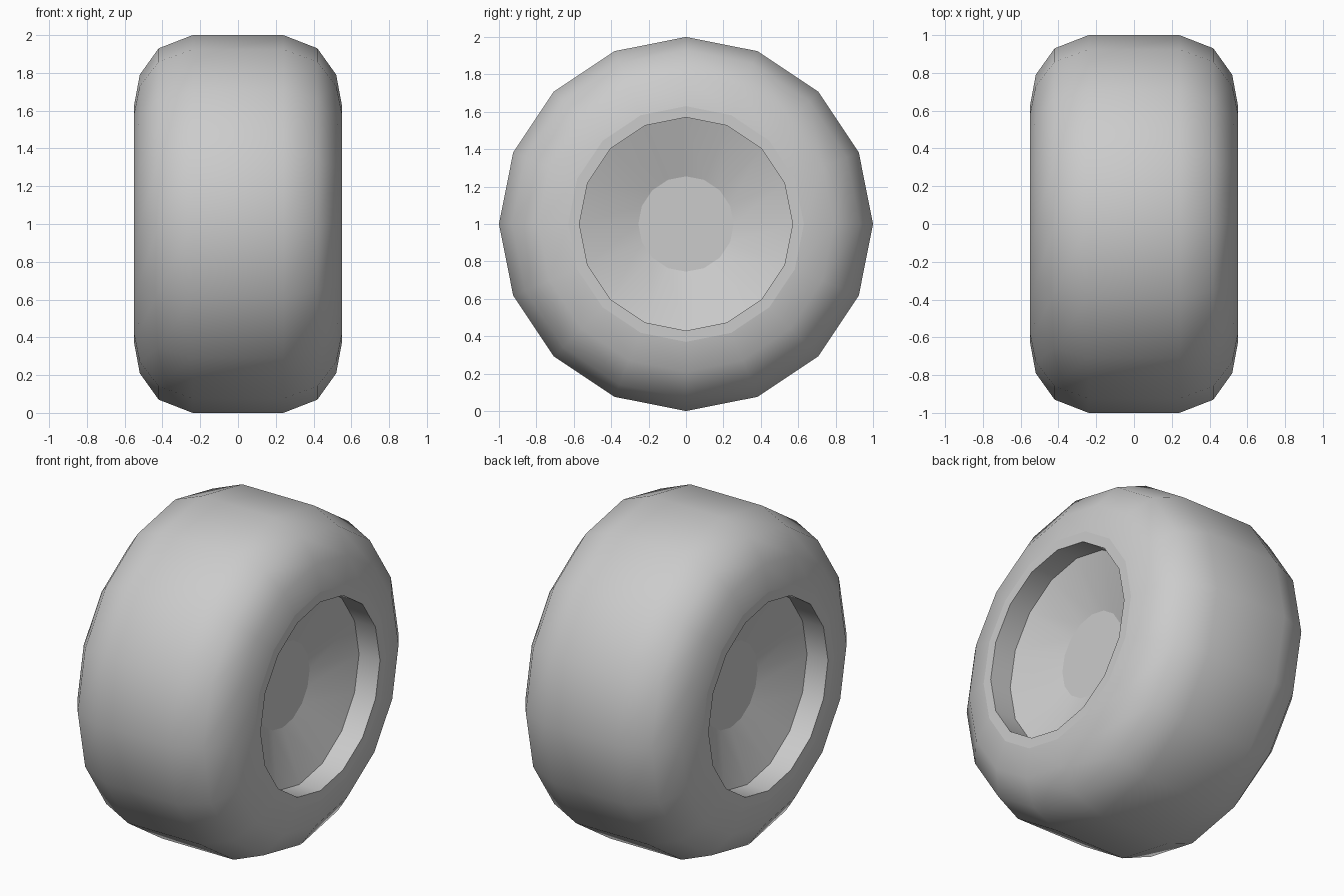
import bpy, bmesh
from math import sin, cos, pi

if "Cube" in bpy.data.objects:
    bpy.data.objects.remove(bpy.data.objects["Cube"])

SIDES = 16
CENTRE_Z = 1.0


def lathe(name, profile, sharp=(), caps=False):
    """Revolve (x, radius) points around the wheel axle; sharp = profile indices kept crisp."""
    bm = bmesh.new()
    rings = []
    for x, r in profile:
        rings.append([bm.verts.new((x, r * sin(2 * pi * i / SIDES),
                                    CENTRE_Z + r * cos(2 * pi * i / SIDES)))
                      for i in range(SIDES)])
    for a, b in zip(rings, rings[1:]):
        for i in range(SIDES):
            j = (i + 1) % SIDES
            bm.faces.new((a[i], a[j], b[j], b[i]))
    if caps:
        bm.faces.new(rings[0])
        bm.faces.new(rings[-1])
    bmesh.ops.recalc_face_normals(bm, faces=bm.faces)
    for f in bm.faces:
        f.smooth = True
    for k in sharp:
        ring = rings[k]
        for i in range(SIDES):
            bm.edges.get((ring[i], ring[(i + 1) % SIDES])).smooth = False
    mesh = bpy.data.meshes.new(name)
    bm.to_mesh(mesh)
    bm.free()
    obj = bpy.data.objects.new(name, mesh)
    bpy.context.collection.objects.link(obj)
    return obj


# Tyre: tread, rounded shoulders, flat bead ring and straight rim wall on both sides
half = [(0.24, 1.0), (0.42, 0.93), (0.52, 0.79), (0.55, 0.63), (0.55, 0.57), (0.41, 0.57)]
left = [(-x, r) for x, r in reversed(half)]
n = len(left + half)
tyre = lathe("tyre", left + half, sharp=(1, 2, n - 3, n - 2))

# Hub: dished cone with a flat centre disc on both sides
hub = lathe("hub", [(-0.30, 0.255), (-0.41, 0.57), (0.41, 0.57), (0.30, 0.255)],
            sharp=(0, 1, 2, 3), caps=True)
# Drop the hub's hidden outer barrel, which coincides with the tyre's inside
bm = bmesh.new()
bm.from_mesh(hub.data)
barrel = [f for f in bm.faces if abs(f.normal.x) < 0.1]
bmesh.ops.delete(bm, geom=barrel, context='FACES')
# Each dish must face outwards
for f in bm.faces:
    if f.normal.x * f.calc_center_median().x < 0:
        f.normal_flip()
bm.to_mesh(hub.data)
bm.free()

# Tyre faces must point away from its hollow middle
bm = bmesh.new()
bm.from_mesh(tyre.data)
tread = max(bm.faces, key=lambda f: f.calc_center_median().z)
if tread.normal.z < 0:
    bmesh.ops.reverse_faces(bm, faces=bm.faces)
bm.to_mesh(tyre.data)
bm.free()
